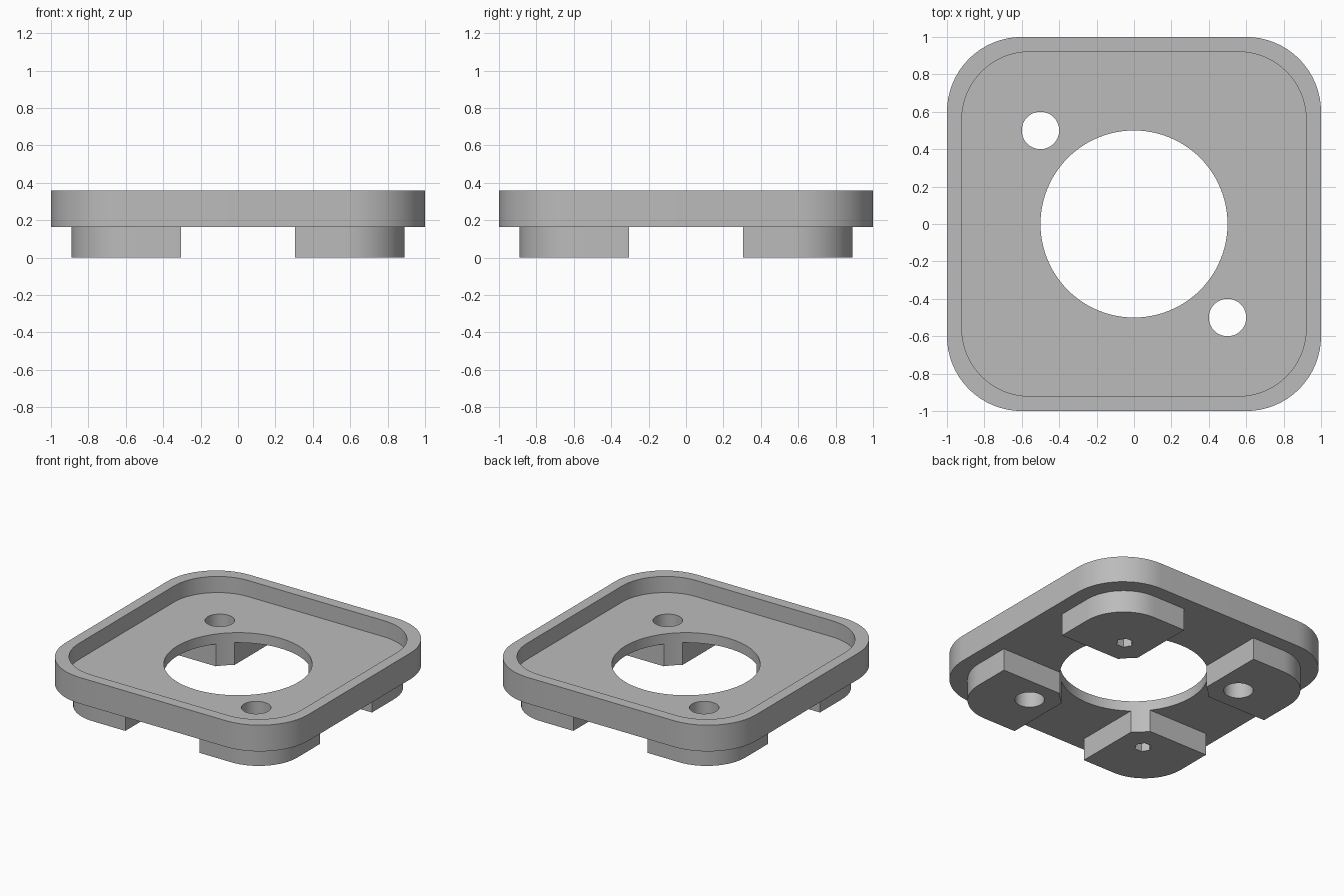
import bpy, bmesh, math

cube = bpy.data.objects.get("Cube")
if cube:
    bpy.data.objects.remove(cube, do_unlink=True)

FOOT_TOP, FLOOR, TOP = 0.165, 0.24, 0.36
HOLE_R = 0.5

grey = bpy.data.materials.new("plain grey")
grey.use_nodes = True
grey.diffuse_color = (0.5, 0.5, 0.5, 1)
grey.node_tree.nodes["Principled BSDF"].inputs["Base Color"].default_value = grey.diffuse_color


def arc(cx, cy, r, start, end, steps):
    """Points along an arc, angles in degrees."""
    angles = [math.radians(start + (end - start) * i / steps) for i in range(steps + 1)]
    return [(cx + r * math.cos(a), cy + r * math.sin(a)) for a in angles]


def rounded_square(half, r):
    c = half - r
    points = []
    for i, (sx, sy) in enumerate([(1, 1), (-1, 1), (-1, -1), (1, -1)]):
        points += arc(sx * c, sy * c, r, 90 * i, 90 * i + 90, 16)
    return points


def prism(name, outline, z0, z1):
    """Extrude a flat outline from z0 up to z1."""
    bm = bmesh.new()
    base = bm.faces.new([bm.verts.new((x, y, z0)) for x, y in outline])
    top = bmesh.ops.extrude_face_region(bm, geom=[base])["geom"]
    bmesh.ops.translate(bm, vec=(0, 0, z1 - z0),
                        verts=[v for v in top if isinstance(v, bmesh.types.BMVert)])
    bmesh.ops.recalc_face_normals(bm, faces=bm.faces)
    mesh = bpy.data.meshes.new(name)
    bm.to_mesh(mesh)
    bm.free()
    mesh.materials.append(grey)
    ob = bpy.data.objects.new(name, mesh)
    bpy.context.collection.objects.link(ob)
    return ob


def cylinder(name, x, y, r, z0, z1, sides):
    return prism(name, arc(x, y, r, 0, 360, sides)[:-1], z0, z1)


def activate(ob):
    bpy.ops.object.select_all(action="DESELECT")
    ob.select_set(True)
    bpy.context.view_layer.objects.active = ob


def cut(ob, cutter):
    """Subtract the cutter, then remove it."""
    mod = ob.modifiers.new("cut", "BOOLEAN")
    mod.operation = "DIFFERENCE"
    mod.solver = "EXACT"
    mod.object = cutter
    activate(ob)
    bpy.ops.object.modifier_apply(modifier=mod.name)
    bpy.data.objects.remove(cutter, do_unlink=True)


def smooth(ob):
    activate(ob)
    bpy.ops.object.shade_smooth_by_angle(angle=math.radians(30))


# Tray: rounded plate with a recess, a large opening and two screw holes
tray = prism("tray", rounded_square(1, 0.4), FOOT_TOP, TOP)
cut(tray, prism("recess_cutter", rounded_square(0.92, 0.36), FLOOR, TOP + 0.1))
cut(tray, cylinder("opening_cutter", 0, 0, HOLE_R, 0, 1, 96))
for s in (1, -1):
    cut(tray, cylinder("screw_cutter", 0.5 * s, -0.5 * s, 0.1, 0, 1, 48))
smooth(tray)

# Feet: rounded outer corner, inner corner trimmed by the large opening
INNER, OUTER, CORNER = 0.305, 0.89, 0.32
trim = math.degrees(math.acos(INNER / HOLE_R))
foot_outline = ([(OUTER, INNER)]
                + arc(OUTER - CORNER, OUTER - CORNER, CORNER, 0, 90, 16)
                + [(INNER, OUTER)]
                + arc(0, 0, HOLE_R, trim, 90 - trim, 6))
for sx, side in ((1, "left"), (-1, "right")):
    for sy, end in ((-1, "front"), (1, "back")):
        foot = prism(f"{end}_{side}_foot", [(sx * x, sy * y) for x, y in foot_outline],
                     0, FOOT_TOP)
        x, y = 0.5 * sx, 0.5 * sy
        if sx * sy < 0:
            cut(foot, cylinder("screw_cutter", x, y, 0.1, -0.1, 1, 48))
        else:
            # small six-sided pilot hole, closed at the top by the tray
            cut(foot, cylinder("pilot_cutter", x, y, 0.058, -0.1, 1, 6))
        smooth(foot)
